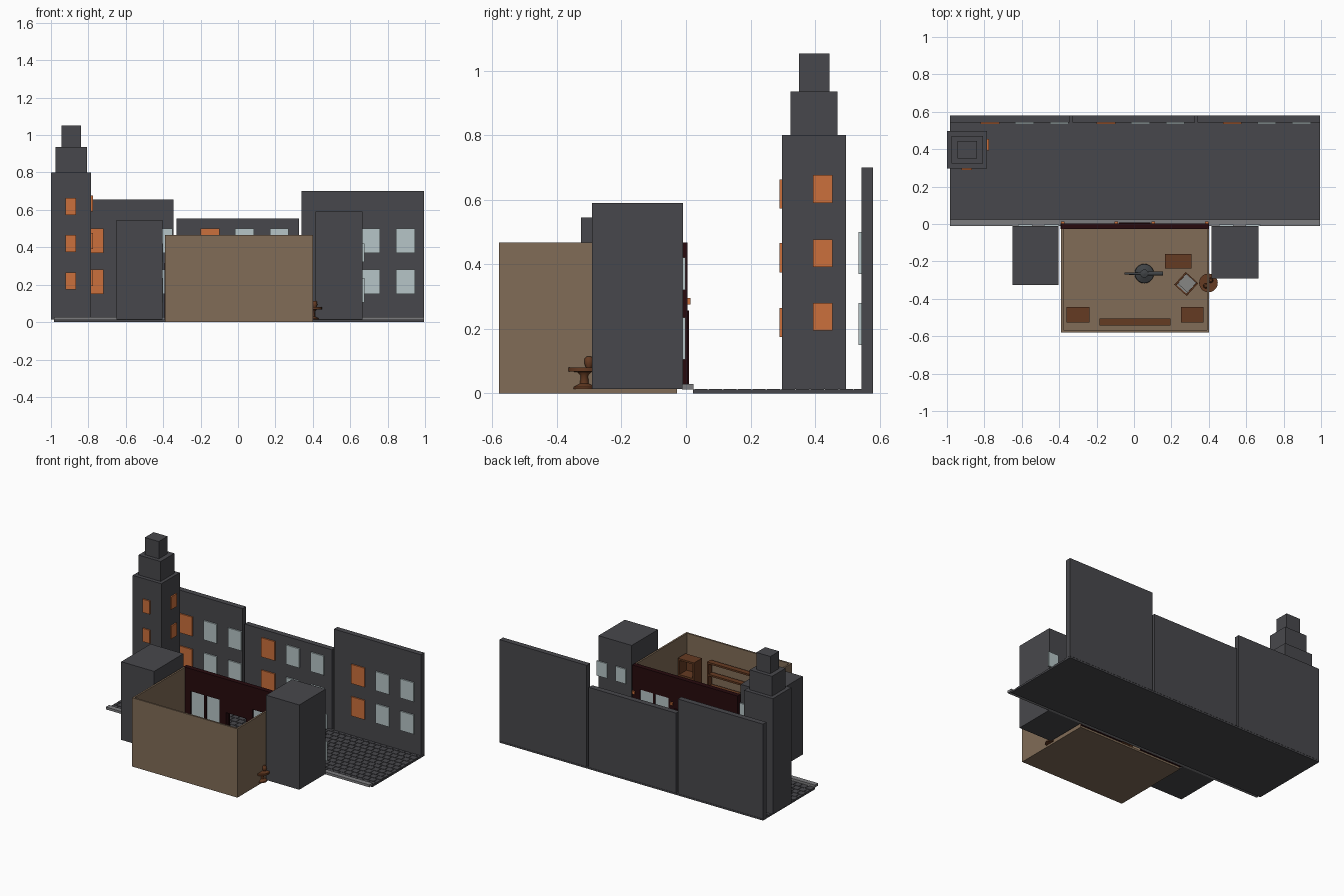
import bpy, bmesh, math
from mathutils import Matrix, Vector

cube = bpy.data.objects.get("Cube")
if cube:
    bpy.data.objects.remove(cube)


def material(name, r, g, b):
    m = bpy.data.materials.new(name)
    m.use_nodes = True
    m.diffuse_color = (r, g, b, 1)
    m.node_tree.nodes["Principled BSDF"].inputs["Base Color"].default_value = (r, g, b, 1)
    return m


STONE = material("dark stone", .064, .064, .072)
PAVE = material("pavement grey", .2, .2, .21)
PLASTER = material("tan plaster", .22, .15, .095)
GLOW = material("orange glow", .6, .16, .045)
GLASS = material("pale glass", .47, .56, .57)
MAROON = material("dark maroon", .02, .003, .004)
WOOD = material("brown wood", .13, .043, .016)
METAL = material("dark metal", .05, .055, .06)
FABRIC = material("grey fabric", .24, .24, .23)


def finish(name, mat, bm):
    mesh = bpy.data.meshes.new(name)
    bm.to_mesh(mesh)
    bm.free()
    mesh.materials.append(mat)
    ob = bpy.data.objects.new(name, mesh)
    bpy.context.collection.objects.link(ob)
    return ob


def boxes(name, mat, *extents):
    """Each extent is x0, x1, y0, y1, z0, z1."""
    bm = bmesh.new()
    for x0, x1, y0, y1, z0, z1 in extents:
        size = Matrix.Diagonal((x1 - x0, y1 - y0, z1 - z0, 1))
        place = Matrix.Translation(((x0 + x1) / 2, (y0 + y1) / 2, (z0 + z1) / 2))
        bmesh.ops.create_cube(bm, size=1, matrix=place @ size)
    return finish(name, mat, bm)


def lathe(name, mat, profile, at, sides=20):
    """Spin a radius, height profile around the vertical axis."""
    bm = bmesh.new()
    verts = [bm.verts.new((r, 0, z)) for r, z in profile]
    edges = [bm.edges.new(p) for p in zip(verts, verts[1:])]
    bmesh.ops.spin(bm, geom=verts + edges, axis=(0, 0, 1), cent=(0, 0, 0),
                   angle=math.tau, steps=sides)
    bmesh.ops.remove_doubles(bm, verts=bm.verts, dist=1e-5)
    bmesh.ops.recalc_face_normals(bm, faces=bm.faces)
    for f in bm.faces:
        f.smooth = len(f.verts) == 4 and abs(f.normal.z) < .7
    ob = finish(name, mat, bm)
    ob.location = at
    return ob


# Street with staggered cobbles and a raised pavement
boxes("street_base", STONE, (-.985, .995, .022, .58, 0, .011))
cobbles = []
pitch, gap = .045, .004
for row in range(12):
    y = .026 + row * pitch
    x = -.985 - (row % 2) * pitch / 2
    while x < .99:
        cobbles.append((max(x, -.985), min(x + pitch - gap, .995), y, y + pitch - gap, .01, .014))
        x += pitch
boxes("cobblestones", STONE, *cobbles)
boxes("pavement", PAVE, (-.985, .995, -.012, .023, .012, .028))

# Terrace of three tall walls with two rows of windows
walls = (("left", -.985, -.345, .655, -.77), ("middle", -.33, .325, .555, -.15),
         ("right", .34, .995, .7, .525))
for name, x0, x1, top, first in walls:
    boxes(name + "_back_wall", STONE, (x0, x1, .543, .58, .012, top))
    for col in range(3):
        c = first + col * .185
        boxes(name + "_wall_windows", GLOW if col == 0 else GLASS,
              *[(c - .05, c + .05, .534, .544, z, z + .13) for z in (.15, .37)])

# Stepped tower with glowing windows on two sides
boxes("tower", STONE, (-1, -.785, .298, .496, .014, .8),
      (-.975, -.808, .324, .47, .8, .935), (-.945, -.84, .35, .444, .935, 1.052))
boxes("tower_front_windows", GLOW,
      *[(-.922, -.866, .289, .299, z, z + .09) for z in (.175, .375, .573)])
boxes("tower_side_windows", GLOW,
      *[(-.786, -.776, .394, .454, z, z + .086) for z in (.194, .391, .59)])

# Neighbouring blocks beside the shop
for name, x0, x1, y0, top, cols in (("left", -.65, -.403, -.325, .545, (-.62, -.48)),
                                    ("right", .415, .665, -.292, .59, (.455, .597))):
    boxes(name + "_neighbour", STONE, (x0, x1, y0, -.01, .014, top))
    boxes(name + "_neighbour_windows", GLASS,
          *[(x, x + .078, -.011, -.002, z, z + h) for x in cols
            for z, h in ((.105, .13), (.32, .1))])

# Open topped shop room
boxes("room_floor", PLASTER, (-.39, .402, -.58, -.028, 0, .013))
boxes("room_walls", PLASTER, (-.39, .402, -.58, -.568, .013, .467),
      (-.39, -.378, -.568, -.028, .013, .467), (.39, .402, -.568, -.028, .013, .467))

# Shop facade with doorway and paired panes
parts = [(-.39, .402, -.028, .004, .315, .467), (-.075, .08, -.028, .004, .24, .315)]
panes, lamps = [], []
for s in (-1, 1):
    def span(a, b, *rest):
        x = sorted((s * a, s * b))
        return (x[0] + .004, x[1] + .004, *rest)
    parts += [span(.075, .125, -.028, .004, .013, .315),
              span(.34, .396, -.028, .004, .013, .315),
              span(.125, .34, -.028, .004, .013, .1),
              span(.226, .24, -.028, .004, .1, .315),
              span(.07, .085, 0, .009, .028, .255)]
    panes += [span(.125, .226, -.018, -.002, .1, .315), span(.24, .34, -.018, -.002, .1, .315)]
    lamps += [span(.09, .108, .002, .014, .275, .295), span(.375, .393, .002, .014, .275, .295)]
parts.append((-.08, .088, 0, .009, .24, .256))
boxes("shop_facade", MAROON, *parts)
boxes("shop_windows", GLASS, *panes)
boxes("shop_lamps", GLOW, *lamps)


# Bookcases along the front wall
def bookcase(name, x0, x1, y0, y1, top, count, back):
    t = .012
    b = [(x0, x0 + t, y0, y1, .013, top), (x1 - t, x1, y0, y1, .013, top)]
    step = (top - t - .013) / count
    b += [(x0, x1, y0, y1, .013 + i * step, .013 + t + i * step) for i in range(count + 1)]
    if back:
        b.append((x0, x1, y0, y0 + .006, .013, top))
    boxes(name, WOOD, *b)


bookcase("left_bookcase", -.36, -.238, -.527, -.443, .35, 3, True)
bookcase("right_bookcase", .25, .372, -.527, -.443, .35, 3, True)
bookcase("long_bookshelf", -.185, .196, -.543, -.505, .348, 4, False)

# Desk
boxes("desk", WOOD, (.165, .307, -.237, -.16, .1, .112),
      (.17, .205, -.232, -.165, .013, .1), (.267, .302, -.232, -.165, .013, .1))

# Armchair turned toward the desk
turn = math.radians(-42)
chair = [boxes("chair_frame", WOOD, (-.045, .045, -.045, .045, .03, .05),
               (-.045, -.037, -.045, .045, .05, .09), (.037, .045, -.045, .045, .05, .09),
               (-.045, .045, -.047, -.039, .05, .13),
               *[(x, x + .01, y, y + .01, .013, .03) for x in (-.045, .035) for y in (-.045, .035)]),
         boxes("chair_cushion", FABRIC, (-.036, .036, -.038, .04, .05, .068),
               (-.036, .036, -.039, -.028, .068, .125))]
for ob in chair:
    ob.location = (.28, -.32, 0)
    ob.rotation_euler.z = turn

# Round pedestal table with cups
spot = Vector((.398, -.315, 0))
lathe("round_table", WOOD, [(0, .013), (.035, .013), (.033, .02), (.014, .03), (.012, .055),
                            (.022, .066), (.05, .068), (.05, .08), (0, .08)], spot)
for dx, dy in ((-.014, -.016), (.012, .014)):
    lathe("cup", WOOD, [(0, .08), (.009, .08), (.014, .092), (.013, .108), (.007, .114), (0, .114)],
          spot + Vector((dx, dy, 0)), 12)

# Pedestal instrument with a long horizontal barrel
lathe("instrument_stand", METAL, [(0, .013), (.052, .013), (.05, .025), (.015, .04), (.012, .15),
                                  (.022, .16), (.022, .185), (0, .19)], (.055, -.265, 0))
barrel = lathe("instrument_barrel", METAL, [(0, -.105), (.006, -.105), (.008, -.01), (.011, 0),
                                            (.011, .1), (0, .1)], (.055, -.265, .175), 14)
barrel.rotation_euler.y = math.pi / 2
